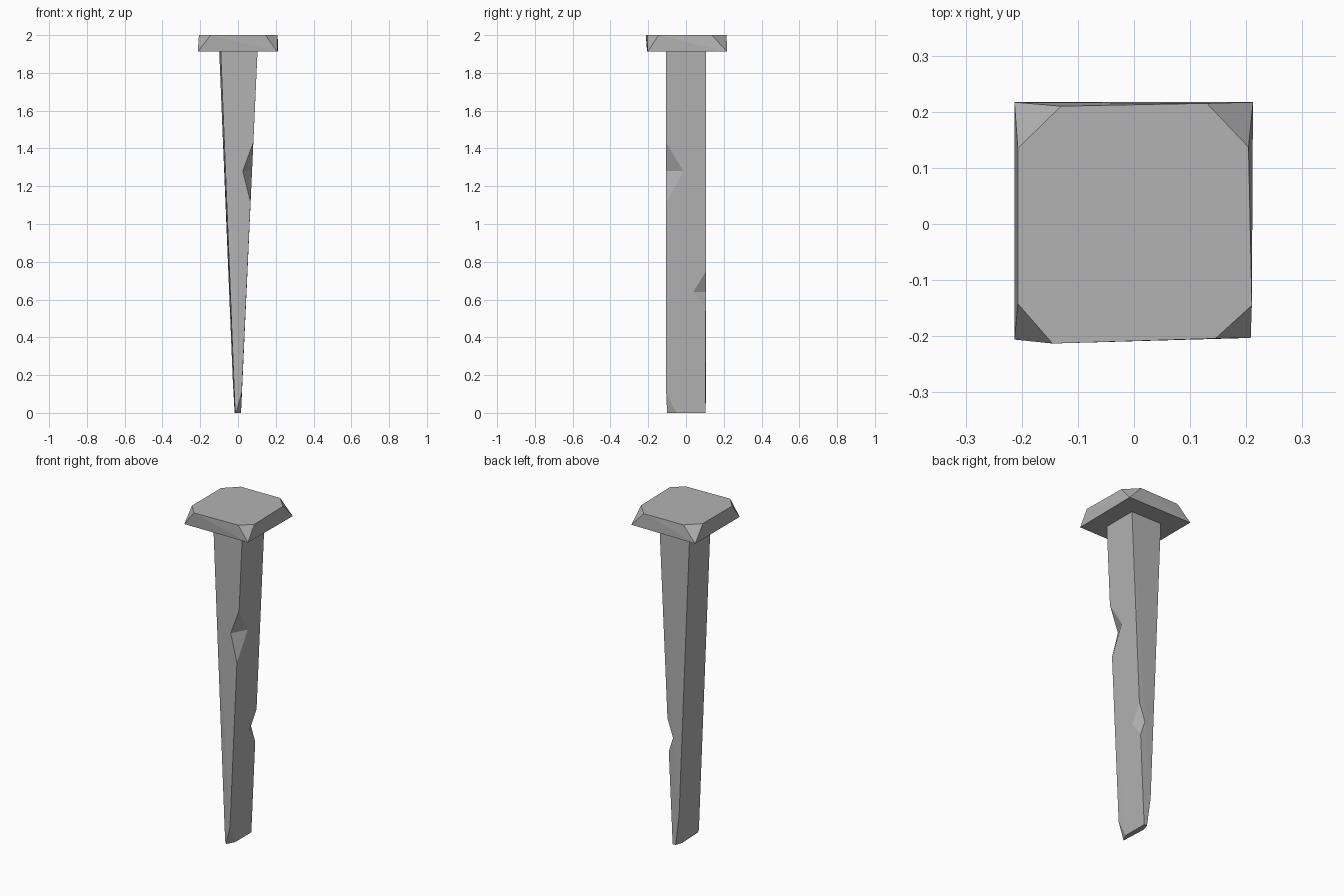
import bpy, bmesh
from mathutils import Vector

cube = bpy.data.objects.get("Cube")
if cube:
    bpy.data.objects.remove(cube)

# Single worn-iron colour
iron = bpy.data.materials.new("iron_grey")
iron.use_nodes = True
colour = (0.45, 0.45, 0.45, 1)
iron.diffuse_color = colour
bsdf = next(n for n in iron.node_tree.nodes if n.type == 'BSDF_PRINCIPLED')
bsdf.inputs["Base Color"].default_value = colour


def hull(name, points):
    """Flat-faced solid wrapped around a few corner points."""
    bm = bmesh.new()
    for p in points:
        bm.verts.new(p)
    bmesh.ops.convex_hull(bm, input=bm.verts[:])
    bmesh.ops.dissolve_limit(bm, angle_limit=0.01, verts=bm.verts[:], edges=bm.edges[:])
    bmesh.ops.recalc_face_normals(bm, faces=bm.faces[:])
    mesh = bpy.data.meshes.new(name)
    bm.to_mesh(mesh)
    bm.free()
    mesh.materials.append(iron)
    obj = bpy.data.objects.new(name, mesh)
    bpy.context.collection.objects.link(obj)
    return obj


def chip(target, name, top, bottom, inner_a, inner_b):
    """Knock a wedge out of an edge; the wedge meets along inner_a to inner_b."""
    pts = [Vector(p) for p in (top, bottom, inner_a, inner_b)]
    mid = (pts[2] + pts[3]) / 2
    cutter = hull(name, [mid + (p - mid) * 1.6 for p in pts])
    cutter.hide_render = True
    cutter.hide_set(True)
    cutter.display_type = 'WIRE'
    mod = target.modifiers.new(name, 'BOOLEAN')
    mod.operation = 'DIFFERENCE'
    mod.solver = 'EXACT'
    mod.object = cutter
    return cutter


# Head: square slab with its four top corners struck off
LOW, HIGH = 1.912, 2.0
slab = [(-.213, -.206), (.208, -.203), (.212, .217), (-.213, .217)]
top = [(-.207, -.142), (-.145, -.213), (.145, -.204), (.21, -.145),
       (.204, .137), (.13, .215), (-.13, .21), (-.207, .135)]
hull("head", [(x, y, LOW) for x, y in slab] + [(x, y, HIGH) for x, y in top])

# Shaft: wedge tapering in x only, with broken corners at the tip
shaft = hull("shaft", [
    (-.092, -.105, 1.93), (.104, -.105, 1.93), (.104, .106, 1.93), (-.1, .106, 1.93),
    (.02, -.105, .11), (-.01, -.1, 0), (.016, -.05, 0),
    (-.016, -.1, .02), (-.018, .06, 0), (-.028, .106, .18),
    (.016, .104, 0), (-.004, .104, 0)])

# Chips in the front and back edges of the left side
cutters = [
    chip(shaft, "front_chip", (.077, -.105, 1.42), (.065, -.105, 1.12),
         (.025, -.105, 1.28), (.071, -.02, 1.28)),
    chip(shaft, "back_chip", (.05, .106, .75), (.041, .106, .55),
         (.012, .106, .64), (.045, .04, .64))]

# Bake the chips and drop the cutters
bpy.context.view_layer.update()
graph = bpy.context.evaluated_depsgraph_get()
baked = bpy.data.meshes.new_from_object(shaft.evaluated_get(graph))
shaft.modifiers.clear()
shaft.data = baked
for c in cutters:
    bpy.data.objects.remove(c)
